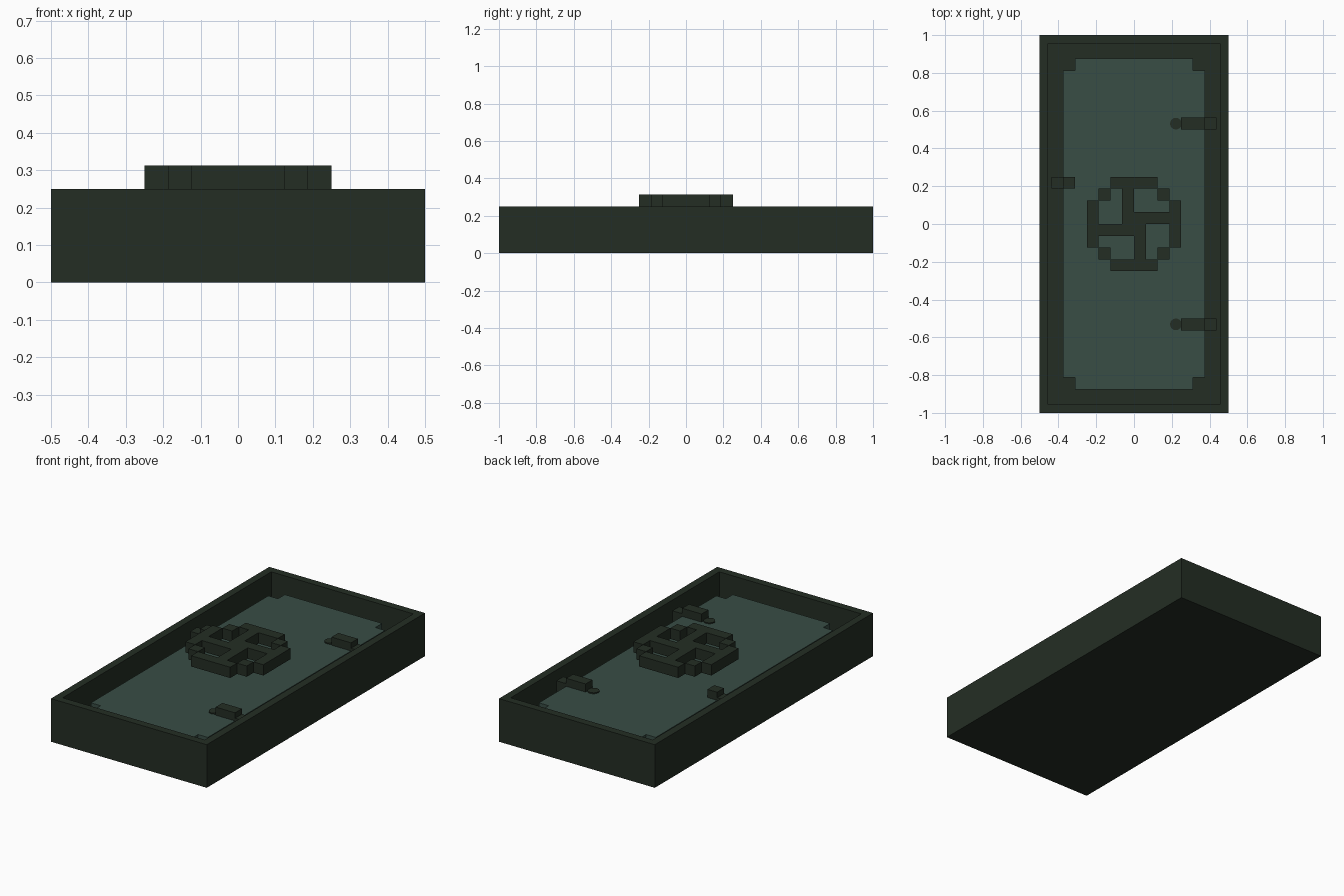
import bpy, bmesh, math

cube = bpy.data.objects.get("Cube")
if cube:
    bpy.data.objects.remove(cube, do_unlink=True)

U = 1 / 16          # grid unit
PANEL_TOP = 3 * U


def material(name, rgb):
    m = bpy.data.materials.new(name)
    m.use_nodes = True
    m.diffuse_color = (*rgb, 1)
    bsdf = m.node_tree.nodes["Principled BSDF"]
    bsdf.inputs["Base Color"].default_value = (*rgb, 1)
    bsdf.inputs["Roughness"].default_value = 0.8
    return m


dark = material("dark_green_metal", (0.0176, 0.0265, 0.0176))
teal = material("muted_teal", (0.0395, 0.0742, 0.0595))


def finish(name, bm, mat):
    bmesh.ops.recalc_face_normals(bm, faces=bm.faces)
    me = bpy.data.meshes.new(name)
    bm.to_mesh(me)
    bm.free()
    me.materials.append(mat)
    ob = bpy.data.objects.new(name, me)
    bpy.context.collection.objects.link(ob)
    return ob


def add_box(bm, x0, x1, y0, y1, z0, z1):
    verts = bmesh.ops.create_cube(bm, size=1)["verts"]
    for v in verts:
        v.co.x = x1 if v.co.x > 0 else x0
        v.co.y = y1 if v.co.y > 0 else y0
        v.co.z = z1 if v.co.z > 0 else z0


def box(name, *bounds):
    bm = bmesh.new()
    add_box(bm, *bounds)
    return finish(name, bm, dark)


# Open tray: rim one unit wide, recessed down to a floor
bm = bmesh.new()
add_box(bm, -0.5, 0.5, -1, 1, 0, 4 * U)
bm.normal_update()
top = max(bm.faces, key=lambda f: f.calc_center_median().z)
bmesh.ops.inset_region(bm, faces=[top], thickness=U)
for v in top.verts:
    v.co.z = 4 * U
well = bmesh.ops.extrude_face_region(bm, geom=[top])["geom"]
bmesh.ops.delete(bm, geom=[top], context='FACES_ONLY') if top.is_valid else None
for v in [g for g in well if isinstance(g, bmesh.types.BMVert)]:
    v.co.z = U
finish("door_frame", bm, dark)

# Raised panel with square notched corners, separated from the rim by a gap
w, h = 6 * U, 14 * U
quarter = [(w, h - U), (w - U, h - U), (w - U, h)]
outline = (quarter + [(-x, y) for x, y in reversed(quarter)]
           + [(-x, -y) for x, y in quarter] + [(x, -y) for x, y in reversed(quarter)])
bm = bmesh.new()
face = bm.faces.new([bm.verts.new((x, y, U)) for x, y in outline])
lift = bmesh.ops.extrude_face_region(bm, geom=[face])["geom"]
for v in [g for g in lift if isinstance(g, bmesh.types.BMVert)]:
    v.co.z = PANEL_TOP
finish("door_panel", bm, teal)

# Hand wheel: one quarter of the ring and spokes, repeated by rotation
W0, W1 = 4 * U, 5 * U
bm = bmesh.new()
for k in range(4):
    c, s = round(math.cos(k * math.pi / 2)), round(math.sin(k * math.pi / 2))
    for x0, x1, y0, y1 in [(-2, 2, 3, 4), (2, 3, 2, 3), (-1, 0, 0, 3)]:
        ax, ay = x0 * c - y0 * s, x0 * s + y0 * c
        bx, by = x1 * c - y1 * s, x1 * s + y1 * c
        add_box(bm, min(ax, bx) * U, max(ax, bx) * U,
                min(ay, by) * U, max(ay, by) * U, W0, W1)
finish("hand_wheel", bm, dark)
box("wheel_shaft", -U / 2, U / 2, -U / 2, U / 2, PANEL_TOP, W0)

# Hinges: raised block, lower bar to the rim, round rivet
BLOCK_TOP = 3.75 * U
for side, y in (("front", -8.5 * U), ("back", 8.5 * U)):
    y0, y1 = y - U / 2, y + U / 2
    box(side + "_hinge_block", 4 * U, 6 * U, y0, y1, PANEL_TOP, BLOCK_TOP)
    box(side + "_hinge_bar", 6 * U, 7 * U, y0, y1, 2.25 * U, 3.25 * U)
    bm = bmesh.new()
    bmesh.ops.create_cone(bm, cap_ends=True, segments=16, radius1=U / 2,
                          radius2=U / 2, depth=0.006)
    bmesh.ops.translate(bm, verts=bm.verts, vec=(3.55 * U, y, PANEL_TOP + 0.003))
    finish(side + "_hinge_rivet", bm, dark)

# Latch on the opposite side
box("latch_block", -6 * U, -5 * U, 3 * U, 4 * U, PANEL_TOP, BLOCK_TOP)
box("latch_bar", -7 * U, -6 * U, 3 * U, 4 * U, 2.25 * U, 3.25 * U)
